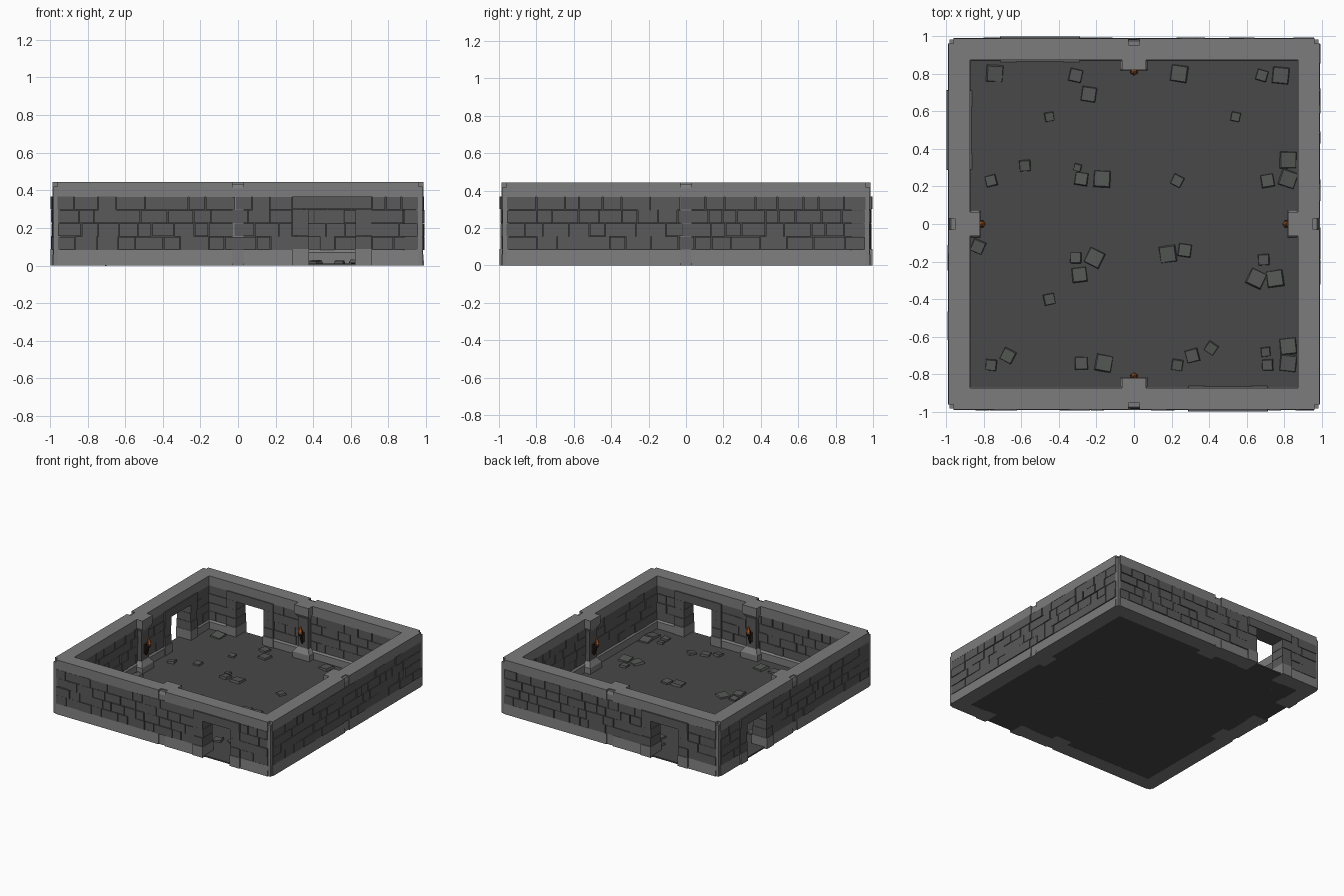
import bpy, bmesh, math, random
from mathutils import Matrix, Vector

if "Cube" in bpy.data.objects:
    bpy.data.objects.remove(bpy.data.objects["Cube"])

random.seed(4)


def mat(name, c):
    m = bpy.data.materials.new(name)
    m.diffuse_color = (*c, 1)
    m.use_nodes = True
    m.node_tree.nodes["Principled BSDF"].inputs["Base Color"].default_value = m.diffuse_color
    return m


TRIM = mat("light_stone", (.20, .20, .20))
BRICK = mat("brick_stone", (.10, .10, .10))
FLOOR = mat("floor_stone", (.065, .065, .065))
RUBBLE = mat("rubble_stone", (.09, .095, .09))
IRON = mat("torch_iron", (.03, .02, .015))
EMBER = mat("torch_ember", (.45, .12, .02))


def finish(bm, name, material):
    bmesh.ops.recalc_face_normals(bm, faces=bm.faces)
    me = bpy.data.meshes.new(name)
    bm.to_mesh(me)
    bm.free()
    me.materials.append(material)
    ob = bpy.data.objects.new(name, me)
    bpy.context.collection.objects.link(ob)
    return ob


def frustum(bm, z0, r0, z1, r1, M):
    """Box or tapered block; r = (u0, u1, d0, d1) at each height, d = distance outward."""
    rings = []
    for z, (u0, u1, d0, d1) in ((z0, r0), (z1, r1)):
        rings.append([bm.verts.new(M @ Vector((u, -d, z)))
                      for u, d in ((u0, d0), (u1, d0), (u1, d1), (u0, d1))])
    lo, hi = rings
    bm.faces.new(lo)
    bm.faces.new(hi[::-1])
    for i in range(4):
        j = (i + 1) % 4
        bm.faces.new((lo[i], lo[j], hi[j], hi[i]))


def box(bm, u0, u1, d0, d1, z0, z1, M):
    frustum(bm, z0, (u0, u1, d0, d1), z1, (u0, u1, d0, d1), M)


def spans(a, b, door):
    """Split a run of wall around the door frame."""
    if door is None:
        return [(a, b)]
    return [(a, door - .21), (door + .21, b)]


def cone(bm, p0, p1, r0, r1, M, n=6):
    p0, p1 = Vector(p0), Vector(p1)
    axis = p1 - p0
    T = M @ Matrix.Translation((p0 + p1) / 2) @ axis.to_track_quat('Z', 'Y').to_matrix().to_4x4()
    bmesh.ops.create_cone(bm, cap_ends=True, segments=n, radius1=r0, radius2=r1,
                          depth=axis.length, matrix=T)


def build_wall(side, angle, door):
    M = Matrix.Rotation(math.radians(angle), 4, 'Z')

    # top cap rail, notched on the outside at the middle and corners
    bm = bmesh.new()
    box(bm, -.952, .872, .872, .952, .365, .443, M)
    for a, b in ((-.96, -.03), (.03, .96)):
        box(bm, a, b, .952, .987, .365, .443, M)
    finish(bm, side + "_top_rail", TRIM)

    # base rail with a sloped inner lip
    bm = bmesh.new()
    for a, b in spans(-.952, .872, door):
        box(bm, a, b, .868, .952, 0, .07, M)
        frustum(bm, .07, (a, b, .868, .952), .085, (a, b, .88, .952), M)
    for h0, h1 in ((-.96, -.03), (.03, .96)):
        inside = door is not None and h0 < door < h1
        for a, b in spans(h0, h1, door if inside else None):
            frustum(bm, 0, (a, b, .952, .99), .083, (a, b, .952, .983), M)
    finish(bm, side + "_base_rail", TRIM)

    # mortar core behind the bricks
    bm = bmesh.new()
    for a, b in spans(-.978, .88, door):
        box(bm, a, b, .884, .976, .05, .40, M)
    finish(bm, side + "_mortar", FLOOR)

    # four courses of irregular bricks on both faces
    bm = bmesh.new()
    for lo, hi, d0, d1 in ((-.96, .96, .95, .987), (-.88, .88, .876, .90)):
        for row in range(4):
            z0 = .083 + row * .071
            for h0, h1 in spans(lo, hi, door):
                u = h0
                while u < h1 - .001:
                    w = random.uniform(.07, .17)
                    e = h1 if h1 - u - w < .06 else u + w
                    j = random.uniform(-.003, .004)
                    g = random.choice((.001, .002, .004))
                    inner = d0 < .9
                    box(bm, u + g, e - g, d0 - (j if inner else 0),
                        d1 + (0 if inner else j), z0 + g * .6, z0 + .071 - g * .6, M)
                    u = e
    finish(bm, side + "_bricks", BRICK)

    # outer posts in the middle and at the corner
    bm = bmesh.new()
    box(bm, -.03, .03, .94, .981, 0, .41, M)
    frustum(bm, .41, (-.03, .03, .94, .981), .435, (-.03, .03, .94, .972), M)
    box(bm, -.982, -.95, .95, .982, 0, .42, M)
    finish(bm, side + "_outer_posts", TRIM)

    # inner column: plinth, shaft and flared capital
    bm = bmesh.new()
    plinth, shaft, cap = (-.075, .075, .815, .9), (-.046, .046, .84, .9), (-.065, .065, .82, .9)
    frustum(bm, 0, plinth, .06, plinth, M)
    frustum(bm, .06, plinth, .10, shaft, M)
    frustum(bm, .34, shaft, .375, cap, M)
    frustum(bm, .375, cap, .443, cap, M)
    finish(bm, side + "_column_plinth_and_capital", TRIM)
    bm = bmesh.new()
    box(bm, *shaft, .10, .34, M)
    finish(bm, side + "_column_shaft", BRICK)

    # wall torch
    bm = bmesh.new()
    box(bm, -.014, .014, .832, .842, .15, .23, M)
    cone(bm, (0, -.832, .14), (0, -.81, .215), .006, .011, M)
    cone(bm, (0, -.811, .208), (0, -.808, .226), .013, .02, M)
    for s in (-1, 1):
        box(bm, s * .017 - .003, s * .017 + .003, .803, .812, .215, .255, M)
    finish(bm, side + "_torch_bracket", IRON)
    bm = bmesh.new()
    cone(bm, (0, -.808, .222), (0, -.808, .242), .014, .019, M)
    cone(bm, (0, -.808, .242), (0, -.808, .285), .019, .003, M)
    finish(bm, side + "_torch_flame", EMBER)

    # door frame: jamb blocks, feet and lintel
    if door is not None:
        bm, feet = bmesh.new(), bmesh.new()
        for s in (-1, 1):
            a, b = sorted((door + s * .125, door + s * .21))
            box(feet, a - .003, b + .003, .86, .998, 0, .088, M)
            for k in range(3):
                j = .003 * (k % 2)
                box(bm, a, b, .865 + j, .993 - j, .088 + k * .071, .157 + k * .071, M)
        box(bm, door - .21, door + .21, .864, .998, .30, .368, M)
        finish(bm, side + "_door_frame", BRICK)
        finish(feet, side + "_door_feet", TRIM)


for side, angle, door in (("front", 0, .5), ("right", 90, None),
                          ("back", 180, .5), ("left", -90, -.5)):
    build_wall(side, angle, door)

# floor slab
bm = bmesh.new()
box(bm, -.975, .975, -.975, .975, 0.001, .012, Matrix())
finish(bm, "floor", FLOOR)

# loose, slightly tilted paving stones: x, y, size in hundredths
STONES = [(-74, 80, 9), (-31, 79, 7), (-24, 69, 8), (-45, 57, 5), (-58, 31, 6), (-76, 23, 6),
          (-28, 24, 7), (-17, 24, 9), (-30, 30, 4), (24, 80, 9), (68, 79, 6), (78, 79, 9),
          (54, 57, 5), (23, 23, 6), (71, 23, 7), (82, 24, 9), (82, 34, 9), (-83, -12, 7),
          (-31, -18, 6), (-21, -18, 9), (-29, -27, 8), (-45, -40, 6), (18, -16, 9), (27, -14, 7),
          (69, -19, 6), (65, -29, 9), (75, -29, 9), (-67, -70, 7), (-76, -75, 6), (-28, -74, 7),
          (-16, -74, 9), (23, -75, 6), (31, -70, 7), (41, -66, 6), (70, -68, 5), (71, -75, 6),
          (82, -74, 9), (82, -65, 9)]
bm = bmesh.new()
for x, y, s in STONES:
    h = s / 200
    k = h * .88
    M = (Matrix.Translation((x / 100, y / 100, .012))
         @ Matrix.Rotation(random.uniform(-.6, .3), 4, 'Z')
         @ Matrix.Rotation(random.uniform(-.12, .12), 4, 'X')
         @ Matrix.Rotation(random.uniform(-.12, .12), 4, 'Y'))
    frustum(bm, -.004, (-h, h, -h, h), .014, (-k, k, -k, k), M)
finish(bm, "loose_stones", RUBBLE)
